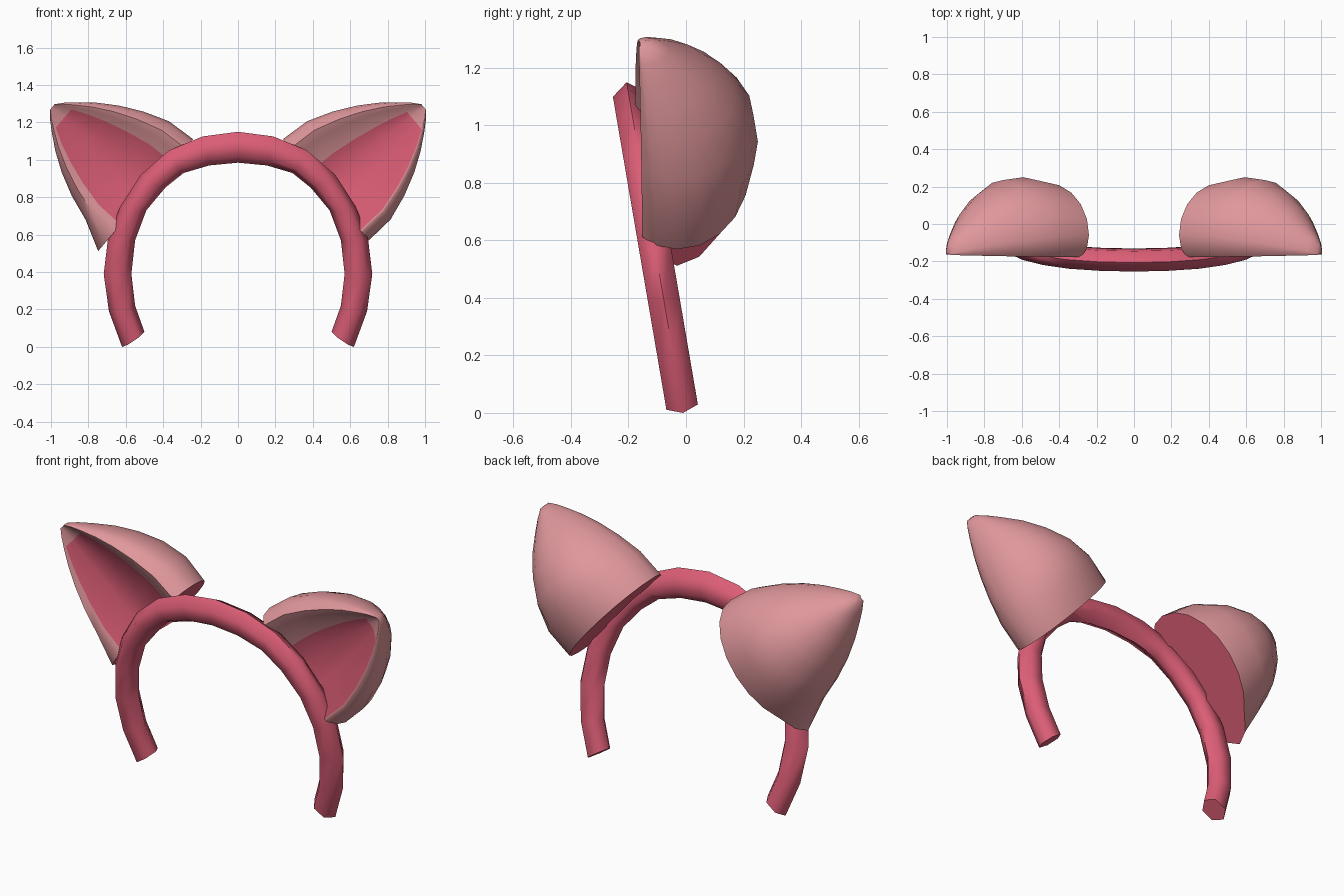
import bpy, bmesh, math
from mathutils import Vector

if "Cube" in bpy.data.objects:
    bpy.data.objects.remove(bpy.data.objects["Cube"])


def material(name, rgb):
    m = bpy.data.materials.new(name)
    m.diffuse_color = (*rgb, 1)
    m.use_nodes = True
    m.node_tree.nodes["Principled BSDF"].inputs["Base Color"].default_value = m.diffuse_color
    return m


ROSE = material("deep rose", (0.71, 0.11, 0.18))
PINK = material("light pink", (0.74, 0.31, 0.33))


def loft(name, rings, mats, pick):
    """Skin a list of closed rings; pick(ring, side) gives the material slot."""
    bm = bmesh.new()
    vs = [[bm.verts.new(p) for p in ring] for ring in rings]
    n = len(rings[0])
    for i in range(len(vs) - 1):
        for j in range(n):
            k = (j + 1) % n
            f = bm.faces.new((vs[i][j], vs[i][k], vs[i + 1][k], vs[i + 1][j]))
            f.material_index = pick(i, j)
    bm.faces.new(vs[0]).material_index = 0      # start cap in the first colour
    bm.faces.new(vs[-1]).material_index = len(mats) - 1
    bmesh.ops.recalc_face_normals(bm, faces=bm.faces[:])
    me = bpy.data.meshes.new(name)
    bm.to_mesh(me)
    bm.free()
    for m in mats:
        me.materials.append(m)
    ob = bpy.data.objects.new(name, me)
    bpy.context.collection.objects.link(ob)
    bpy.context.view_layer.objects.active = ob
    ob.select_set(True)
    bpy.ops.object.shade_smooth_by_angle(angle=math.radians(65))
    ob.select_set(False)
    return ob


# Headband: hexagonal tube, leaning forward; (outer x, z, inner x, z) pairs
half = [(.62, 0, .5, .08), (.69, .19, .55, .22), (.718, .39, .57, .39),
        (.695, .58, .55, .57), (.63, .75, .49, .73), (.52, .92, .39, .85),
        (.37, 1.05, .29, .93), (.19, 1.125, .155, .97)]
arch = half + [(0, 1.15, 0, .985)] + [(-a, b, -c, d) for a, b, c, d in reversed(half)]


def on_plane(x, z):
    return Vector((x, -.01 - .171 * z, z))


across = Vector((0, .986, .168)) * .064
band = []
for ox, oz, ix, iz in arch:
    o, i = on_plane(ox, oz), on_plane(ix, iz)
    mid, d = (o + i) / 2, (o - i) / 2
    band.append([mid + d * math.cos(a) + across * math.sin(a)
                 for a in (k * math.pi / 3 for k in range(6))])
loft("headband", band, [ROSE], lambda i, j: 0)

# Ears: D-shaped sections from base to tip: (distance, half width, back y)
SECTIONS = [(0, .355, .22), (.16, .345, .25), (.3, .295, .235), (.42, .235, .17),
            (.52, .17, .09), (.6, .105, 0), (.65, .06, -.06), (.685, .02, -.11)]
BACK = 10


def ear(name, side, low, up, corner):
    """low/up bound the inner colour; corner lengthens the lower base point."""
    front = [-.95, -.84, -low, -.3, .05, up, .68, .82, .95]
    rings = []
    for s, w, b in SECTIONS:
        pts = []
        rim = .12 * w / .355
        for k in range(BACK + 1):               # rounded back
            t = math.pi * k / BACK
            p = w * math.cos(t)
            c = -.165 - .04 * p + rim
            pts.append((p, c + (b - c) * math.sin(t)))
        for q in front:                         # hollow front with a soft rim
            e = min(1, max(0, (.82 - abs(q)) / .5))
            y = rim * .85 * e * e * (3 - 2 * e)
            if abs(q) > .9:
                y = rim * .4
            pts.append((q * w, -.165 - .04 * q * w + y))
        ring = []
        for p, y in pts:
            if s == 0 and p < -.3:
                p -= corner * (-p - .3) / .055
            x = .47 + .763 * s - .646 * p
            z = .84 + .646 * s + .763 * p
            ring.append((side * x, y, z))
        rings.append(ring)
    first = BACK + 3                            # inner colour starts at -low
    return loft(name, rings, [ROSE, PINK],
                lambda i, j: 0 if first <= j < first + 3 and i < 5 else 1)


ear("right_ear", 1, .8, .36, 0)
ear("left_ear", -1, .69, .53, .075)
